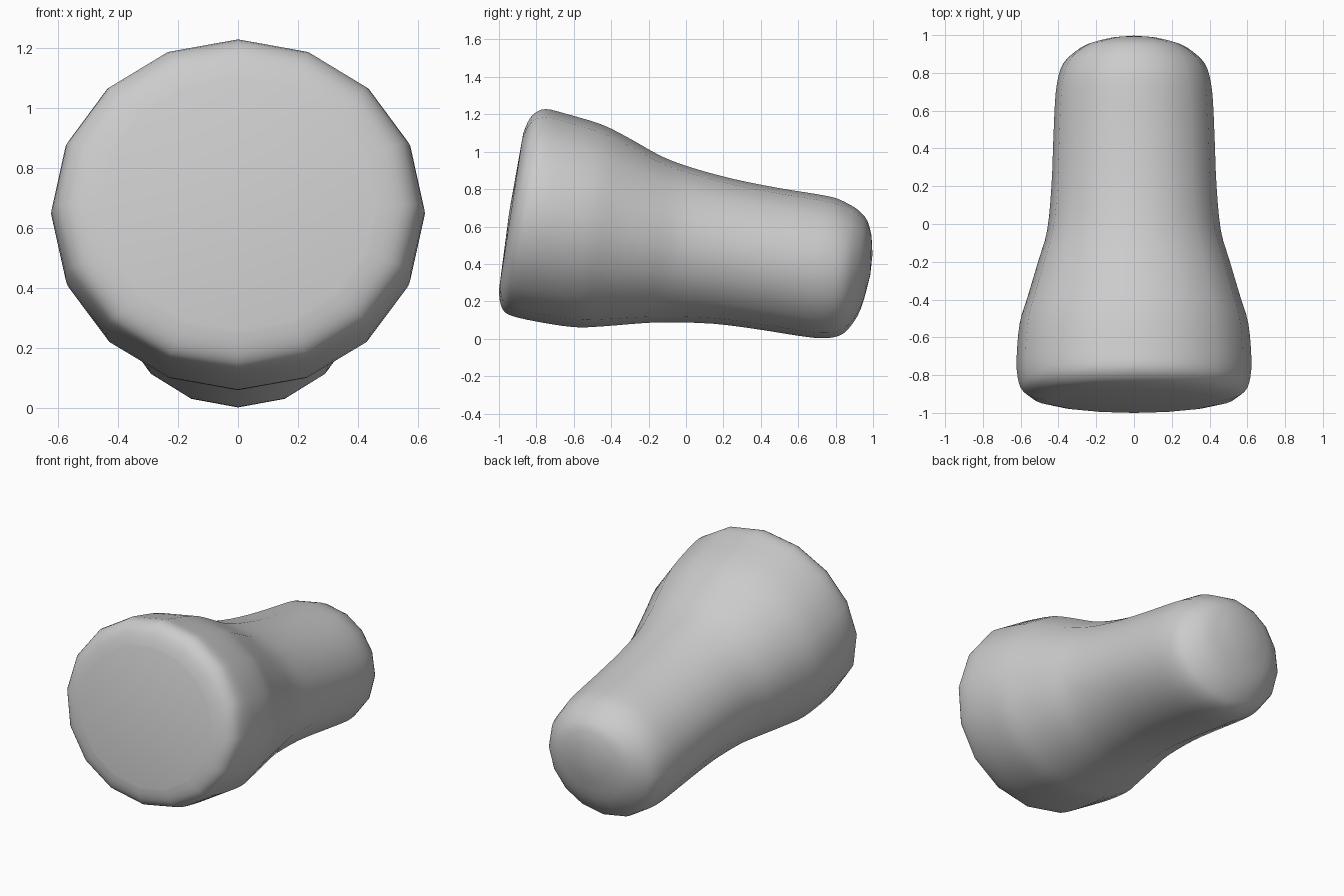
import bpy, bmesh, math

if "Cube" in bpy.data.objects:
    bpy.data.objects.remove(bpy.data.objects["Cube"])

SIDES = 16
STEPS = 3

# Cross-section stations: top (y, z), bottom (y, z), half width
stations = [
    (-0.87, 1.10, -1.00, 0.26, 0.46),
    (-0.845, 1.16, -0.995, 0.20, 0.53),
    (-0.81, 1.205, -0.975, 0.15, 0.58),
    (-0.75, 1.228, -0.93, 0.122, 0.61),
    (-0.65, 1.205, -0.80, 0.092, 0.622),
    (-0.45, 1.145, -0.60, 0.062, 0.605),
    (-0.30, 1.07, -0.45, 0.066, 0.56),
    (-0.13, 0.975, -0.25, 0.082, 0.505),
    (0.03, 0.915, -0.10, 0.088, 0.46),
    (0.25, 0.855, 0.15, 0.08, 0.437),
    (0.50, 0.805, 0.40, 0.048, 0.427),
    (0.70, 0.773, 0.60, 0.016, 0.418),
    (0.80, 0.752, 0.72, 0.003, 0.405),
    (0.87, 0.72, 0.81, 0.013, 0.38),
    (0.925, 0.685, 0.87, 0.055, 0.33),
    (0.97, 0.63, 0.935, 0.16, 0.245),
    (0.992, 0.55, 0.985, 0.34, 0.11),
]


def smooth_between(rows, steps):
    """Catmull-Rom interpolation along the body."""
    out = []
    for i in range(len(rows) - 1):
        p0, p1 = rows[max(i - 1, 0)], rows[i]
        p2, p3 = rows[i + 1], rows[min(i + 2, len(rows) - 1)]
        for s in range(steps):
            t = s / steps
            out.append([0.5 * (2 * b + (c - a) * t
                               + (2 * a - 5 * b + 4 * c - d) * t * t
                               + (3 * b - a - 3 * c + d) * t ** 3)
                        for a, b, c, d in zip(p0, p1, p2, p3)])
    out.append(list(rows[-1]))
    return out


# Lofted body with tilted 16-sided sections
bm = bmesh.new()
rings = []
for ty, tz, by, bz, w in smooth_between(stations, STEPS):
    ring = []
    for k in range(SIDES):
        a = 2 * math.pi * k / SIDES
        u = math.cos(a)
        ring.append(bm.verts.new((w * math.sin(a),
                                  (ty + by) / 2 + u * (ty - by) / 2,
                                  (tz + bz) / 2 + u * (tz - bz) / 2)))
    rings.append(ring)
for r0, r1 in zip(rings, rings[1:]):
    for k in range(SIDES):
        n = (k + 1) % SIDES
        bm.faces.new((r0[k], r0[n], r1[n], r1[k]))

# End caps closing at a centre point
for ring, tip in ((rings[0], (0, -0.945, 0.68)), (rings[-1], (0, 0.997, 0.45))):
    c = bm.verts.new(tip)
    for k in range(SIDES):
        bm.faces.new((ring[k], ring[(k + 1) % SIDES], c))

bmesh.ops.recalc_face_normals(bm, faces=bm.faces)
for f in bm.faces:
    f.smooth = True
mesh = bpy.data.meshes.new("flared_knob")
bm.to_mesh(mesh)
bm.free()
obj = bpy.data.objects.new("flared_knob", mesh)
bpy.context.collection.objects.link(obj)
